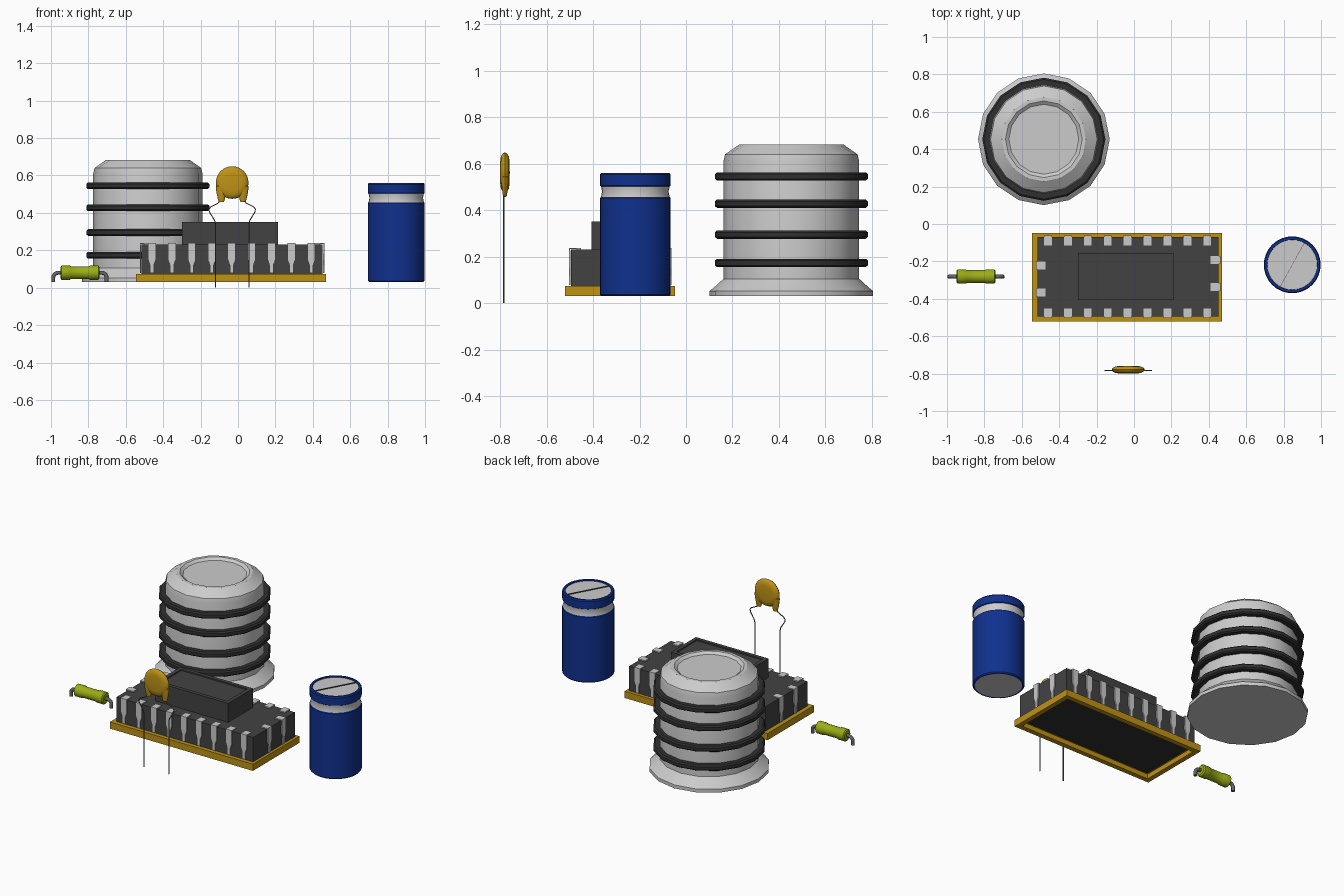
import bpy, bmesh, math
from mathutils import Vector, Matrix

if "Cube" in bpy.data.objects:
    bpy.data.objects.remove(bpy.data.objects["Cube"])


def mat(name, c):
    m = bpy.data.materials.new(name)
    m.diffuse_color = (*c, 1)
    m.use_nodes = True
    m.node_tree.nodes["Principled BSDF"].inputs["Base Color"].default_value = m.diffuse_color
    return m


GOLD = mat("gold", (0.52, 0.29, 0.008))
BLUE = mat("blue", (0.005, 0.03, 0.27))
LIME = mat("lime", (0.33, 0.42, 0.008))
BLACK = mat("black", (0.03, 0.03, 0.03))
DARK = mat("dark", (0.055, 0.055, 0.055))
LEAD = mat("lead", (0.13, 0.13, 0.13))


def finish(name, bm, material=None, smooth=True):
    bmesh.ops.recalc_face_normals(bm, faces=bm.faces)
    me = bpy.data.meshes.new(name)
    bm.to_mesh(me)
    bm.free()
    ob = bpy.data.objects.new(name, me)
    bpy.context.collection.objects.link(ob)
    if material:
        me.materials.append(material)
    if smooth:
        bpy.ops.object.select_all(action='DESELECT')
        ob.select_set(True)
        bpy.context.view_layer.objects.active = ob
        bpy.ops.object.shade_smooth_by_angle(angle=math.radians(32))
    return ob


def lathe(name, profile, loc, n, material=None, rot=None, closed=False):
    """Spin (radius, height) points around z; ends on the axis are capped."""
    bm = bmesh.new()
    rings = []
    for r, z in profile:
        count = 1 if r == 0 else n
        rings.append([bm.verts.new((r * math.cos(2 * math.pi * i / n),
                                    r * math.sin(2 * math.pi * i / n), z)) for i in range(count)])
    pairs = list(zip(rings, rings[1:])) + ([(rings[-1], rings[0])] if closed else [])
    for a, b in pairs:
        for i in range(n):
            j = (i + 1) % n
            quad = [a[i % len(a)], a[j % len(a)], b[j % len(b)], b[i % len(b)]]
            bm.faces.new(list(dict.fromkeys(quad)))
    if rot:
        bm.transform(rot)
    bm.transform(Matrix.Translation(loc))
    return finish(name, bm, material)


def box(name, x, y, z, material=None, inset=None):
    """Box from ranges; inset = (border, depth, side) sinks the top or bottom face."""
    bm = bmesh.new()
    bmesh.ops.create_cube(bm, size=1)
    for v in bm.verts:
        v.co = Vector([(a[0] + a[1]) / 2 + c * (a[1] - a[0]) for a, c in zip((x, y, z), v.co)])
    if inset:
        border, depth, side = inset
        bm.normal_update()
        face = [f for f in bm.faces if f.normal.z * side > 0.9]
        bmesh.ops.inset_region(bm, faces=face, thickness=border)
        face = bmesh.ops.extrude_face_region(bm, geom=face)['geom']
        bmesh.ops.translate(bm, vec=(0, 0, -side * depth),
                            verts=[g for g in face if isinstance(g, bmesh.types.BMVert)])
        old = [f for f in bm.faces if abs(f.normal.z) > 0.9 and 0 < len(f.edges) and
               all(len(e.link_faces) > 2 for e in f.edges)]
        bmesh.ops.delete(bm, geom=old, context='FACES')
    return finish(name, bm, material, False)


def wire(name, pts, r, material=None, res=3):
    cu = bpy.data.curves.new(name, 'CURVE')
    cu.dimensions = '3D'
    cu.bevel_depth = r
    cu.bevel_resolution = res
    cu.use_fill_caps = True
    sp = cu.splines.new('POLY')
    sp.points.add(len(pts) - 1)
    for p, c in zip(sp.points, pts):
        p.co = (*c, 1)
    ob = bpy.data.objects.new(name, cu)
    bpy.context.collection.objects.link(ob)
    if material:
        cu.materials.append(material)


# ribbed tank with four rubber rings
TANK = (-0.482, 0.453, 0)
lathe("tank_body", [(0, .03), (.352, .03), (.352, .052), (.33, .07), (.292, .105), (.292, .61),
                    (.285, .64), (.225, .682), (.205, .682), (.187, .668), (0, .668)], TANK, 16)
for k, z in enumerate((.173, .295, .428, .545)):
    lathe(f"tank_ring_{k}", [(.285, z - .018), (.32, z - .018), (.329, z - .01), (.329, z + .01),
                             (.32, z + .018), (.285, z + .018)], TANK, 16, BLACK, closed=True)

# can capacitor
CAN = (.846, -.218, 0)
lathe("can_sleeve", [(.138, .032), (.145, .03), (.152, .037), (.152, .452), (.145, .46)], CAN, 32, BLUE)
lathe("can_neck", [(.148, .456), (.143, .48), (.148, .504)], CAN, 32)
lathe("can_rim", [(.145, .5), (.152, .506), (.152, .553), (.147, .56), (.135, .56), (.133, .55)],
      CAN, 32, BLUE)
lathe("can_bottom", [(0, .033), (.14, .033)], CAN, 32)
lathe("can_top", [(0, .553), (.136, .553)], CAN, 32)
ridge = box("can_top_seam", (-.13, .13), (-.001, .001), (.55, .559), DARK)
ridge.data.transform(Matrix.Translation(CAN) @ Matrix.Rotation(math.radians(61), 4, 'Z'))

# resistor with bent leads
CX, CY, CZ = -.845, -.281, .08
half = [(.030, -.104), (.038, -.098), (.038, -.055), (.034, -.048)]
lathe("resistor_body", [(0, -.104)] + half + [(r, -z) for r, z in reversed(half)] + [(0, .104)],
      (CX, CY, CZ), 20, LIME, Matrix.Rotation(math.pi / 2, 4, 'Y'))
for s, side in ((-1, "left"), (1, "right")):
    bend = [(CX + s * (.115 + .028 * math.sin(a)), CY, CZ - .032 + .028 * math.cos(a))
            for a in (math.pi / 2 * i / 5 for i in range(6))]
    bend = [(x, y, z + .004) for x, y, z in bend]
    wire(f"resistor_lead_{side}", [(CX + s * .09, CY, CZ)] + bend + [(CX + s * .143, CY, .03)],
         .011, LEAD)

# chip carrier, body and raised block
box("chip_base", (-.545, .47), (-.52, -.048), (.03, .073), GOLD, (.045, .03, -1))
box("chip_underside", (-.499, .424), (-.474, -.094), (.055, .0605), BLACK)
box("chip_body", (-.517, .453), (-.494, -.07), (.073, .23), DARK)
box("chip_block", (-.3, .215), (-.407, -.155), (.23, .352), DARK, (.033, .008, 1))


# bent sheet pins: (outward offset, height, half width)
def pin(name, x, y, angle):
    bm = bmesh.new()
    path = [(-.052, .238, .021), (0, .238, .021), (0, .15, .021), (0, .12, .010), (0, .078, .010)]
    rows = [[bm.verts.new((s * w, -o, z)) for s in (-1, 1)] for o, z, w in path]
    for a, b in zip(rows, rows[1:]):
        bm.faces.new((a[0], b[0], b[1], a[1]))
    bm.transform(Matrix.Translation((x, y, 0)) @ Matrix.Rotation(angle, 4, 'Z'))
    ob = finish(name, bm, None, False)
    mod = ob.modifiers.new("thickness", 'SOLIDIFY')
    mod.thickness = .007
    mod.offset = -1


for i in range(9):
    x = -.46 + .1065 * i
    pin(f"pin_front_{i}", x, -.503, 0)
    pin(f"pin_back_{i}", x, -.062, math.pi)
for i in range(2):
    pin(f"pin_left_{i}", -.525, -.222 - .145 * i, -math.pi / 2)
    pin(f"pin_right_{i}", .462, -.192 - .145 * i, math.pi / 2)

# disc capacitor: domed disc, two lobes and kinked leads
DX, DY, DZ = -.031, -.779, .562
edge = [(.05, -.020), (.07, -.017), (.082, -.009), (.087, 0)]
lathe("disc_body", [(0, -.021)] + edge + [(r, -z) for r, z in reversed(edge[:-1])] + [(0, .021)],
      (DX, DY, DZ), 32, GOLD, Matrix.Rotation(math.pi / 2, 4, 'X'))
for s, side in ((-1, "left"), (1, "right")):
    flat = Matrix.Diagonal((1, .55, 1, 1))
    lathe(f"disc_lobe_{side}", [(0, -.105), (.014, -.103), (.017, -.095), (.026, -.055), (.03, -.02), (0, 0)],
          (DX + s * .058, DY, DZ), 16, GOLD, flat)
    wire(f"disc_lead_{side}", [(DX + s * dx, DY - .004, z) for dx, z in
                               ((.062, .47), (.075, .452), (.115, .432), (.124, .42), (.122, .405),
                                (.094, .36), (.089, .34), (.089, 0))], .0032, LEAD, 1)
